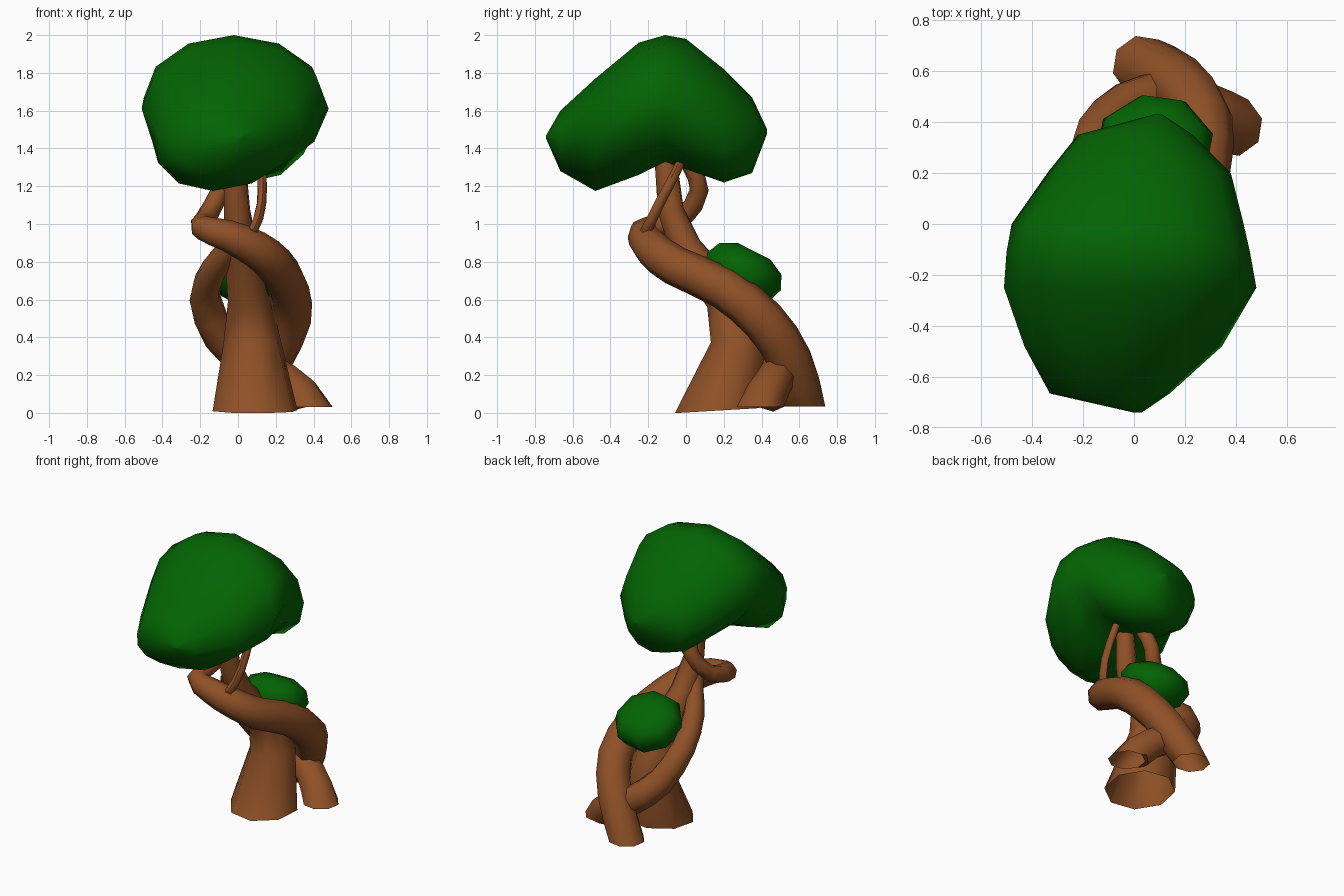
import bpy, bmesh, math
from mathutils import Vector, Matrix

if "Cube" in bpy.data.objects:
    bpy.data.objects.remove(bpy.data.objects["Cube"])


def material(name, color):
    m = bpy.data.materials.new(name)
    m.diffuse_color = (*color, 1)
    m.use_nodes = True
    m.node_tree.nodes["Principled BSDF"].inputs["Base Color"].default_value = m.diffuse_color
    return m


BARK = material("bark brown", (0.275, 0.082, 0.02))
LEAF = material("leaf green", (0.001, 0.127, 0.001))


def loft(name, rings, mat, caps=True):
    """Join rings of points into a smooth skin, with or without end caps."""
    bm = bmesh.new()
    loops = [[bm.verts.new(p) for p in r] for r in rings]
    n = len(loops[0])
    for a, b in zip(loops, loops[1:]):
        for i in range(n):
            j = (i + 1) % n
            bm.faces.new((a[i], a[j], b[j], b[i]))
    ends = [bm.faces.new(loops[0]), bm.faces.new(loops[-1])]
    bmesh.ops.recalc_face_normals(bm, faces=bm.faces)
    if not caps:
        bmesh.ops.delete(bm, geom=ends, context='FACES_ONLY')
    me = bpy.data.meshes.new(name)
    bm.to_mesh(me)
    bm.free()
    me.materials.append(mat)
    ob = bpy.data.objects.new(name, me)
    bpy.context.collection.objects.link(ob)
    bpy.ops.object.select_all(action='DESELECT')
    ob.select_set(True)
    bpy.context.view_layer.objects.active = ob
    bpy.ops.object.shade_smooth_by_angle(angle=math.radians(60))
    return ob


def smooth_path(path):
    """Add a Catmull-Rom midpoint between neighbouring path points."""
    p = [Vector(q) for q in path]
    out = []
    for i in range(len(p) - 1):
        a, d = p[max(i - 1, 0)], p[min(i + 2, len(p) - 1)]
        out += [p[i], (9 * (p[i] + p[i + 1]) - a - d) / 16]
    return out + [p[-1]]


def tube(name, path, sides=8, foot=(0, 0, 1)):
    """Tapering open limb along (x, y, z, radius) points; foot sets the base cut."""
    pts = [Vector(p[:3]) for p in path]
    u, t_old, rings = Vector((1, 0, 0)), Vector((0, 0, 1)), []
    for i, p in enumerate(pts):
        before = (p - pts[i - 1]).normalized() if i else Vector()
        after = (pts[i + 1] - p).normalized() if i < len(pts) - 1 else Vector()
        t = (before + after).normalized()
        if i == 0 and foot:
            t = Vector(foot).normalized()
        u = t_old.rotation_difference(t) @ u
        v, t_old, r = t.cross(u), t, path[i][3] * 1.05
        rings.append([p + r * (u * math.cos(a) + v * math.sin(a))
                      for a in (math.tau * (k + 0.3) / sides for k in range(sides))])
    return loft(name, rings, BARK, caps=False)


# Main trunk: leans back, then forward into the crown
tube("trunk", [(0.09, 0.165, 0.012, 0.22), (0.075, 0.285, 0.37, 0.15),
               (0.055, 0.21, 0.61, 0.108), (0.015, 0.0, 0.87, 0.085),
               (-0.005, -0.08, 1.07, 0.068), (-0.025, -0.12, 1.45, 0.053)],
     foot=(0, -0.06, 1))

# Thick vine: from the back, round the right and front, then up behind the trunk
tube("large_vine", smooth_path([
    (0.035, 0.62, 0.035, 0.115), (0.175, 0.55, 0.28, 0.112),
    (0.27, 0.41, 0.49, 0.112), (0.265, 0.2, 0.66, 0.106),
    (0.2, -0.06, 0.78, 0.1), (0.09, -0.18, 0.87, 0.094),
    (-0.06, -0.225, 0.94, 0.08), (-0.19, -0.19, 0.98, 0.062),
    (-0.17, -0.02, 1.03, 0.052), (-0.09, 0.07, 1.18, 0.048),
    (-0.06, 0.02, 1.31, 0.042), (-0.03, -0.05, 1.42, 0.034)]))

# Second vine: from the right root, behind the trunk, up round the left
tube("small_vine", smooth_path([
    (0.385, 0.385, 0.03, 0.115), (0.25, 0.465, 0.165, 0.098),
    (0.07, 0.5, 0.26, 0.094), (-0.09, 0.415, 0.4, 0.09),
    (-0.175, 0.28, 0.61, 0.079), (-0.13, 0.1, 0.755, 0.068),
    (-0.06, -0.01, 0.86, 0.058), (-0.03, -0.07, 0.98, 0.048)]))

# Thin twig rising on the right into the crown
tube("twig", smooth_path([
    (0.0, -0.23, 0.94, 0.03), (0.08, -0.21, 0.965, 0.029),
    (0.125, -0.14, 1.11, 0.026), (0.125, -0.05, 1.28, 0.024),
    (0.11, 0.0, 1.4, 0.02)]), sides=6, foot=None)

# Crown: bent pad built from upright slices (y, bottom, top, left, right, lean)
slices = [(-0.74, 1.45, 1.47, 0.0, 0.03, 0), (-0.665, 1.28, 1.60, -0.33, 0.14, 0.06),
          (-0.48, 1.175, 1.77, -0.43, 0.345, 0.09), (-0.25, 1.26, 1.96, -0.51, 0.48, 0.02),
          (-0.11, 1.33, 2.0, -0.5, 0.455, -0.06), (0.0, 1.29, 1.98, -0.48, 0.43, -0.05),
          (0.2, 1.22, 1.82, -0.34, 0.38, -0.03), (0.35, 1.27, 1.67, -0.22, 0.23, -0.02),
          (0.43, 1.48, 1.50, 0.08, 0.11, 0)]
SIDES = 12
crown = []
for y, lo, hi, xl, xr, lean in slices:
    crown.append([((xl + xr) / 2 + (xr - xl) / 2 * math.cos(a) + lean * min(0, math.sin(a)), y,
                   (lo + hi) / 2 + (hi - lo) / 2 * math.sin(a))
                  for a in (math.tau * k / SIDES for k in range(SIDES))])
loft("crown_leaves", crown, LEAF)

# Small leaf clump behind the trunk, tipped backward
tilt = Matrix.Translation((0.08, 0.3, 0.735)) @ Matrix.Rotation(math.radians(-27), 4, 'X')
clump = []
for r, z in ((0.11, -0.14), (0.19, -0.08), (0.225, 0.015), (0.19, 0.09), (0.1, 0.135)):
    clump.append([tilt @ Vector((r * 1.05 * math.cos(a), r * math.sin(a), z))
                  for a in (math.tau * (k + 0.3) / 8 for k in range(8))])
loft("small_leaf_clump", clump, LEAF)
